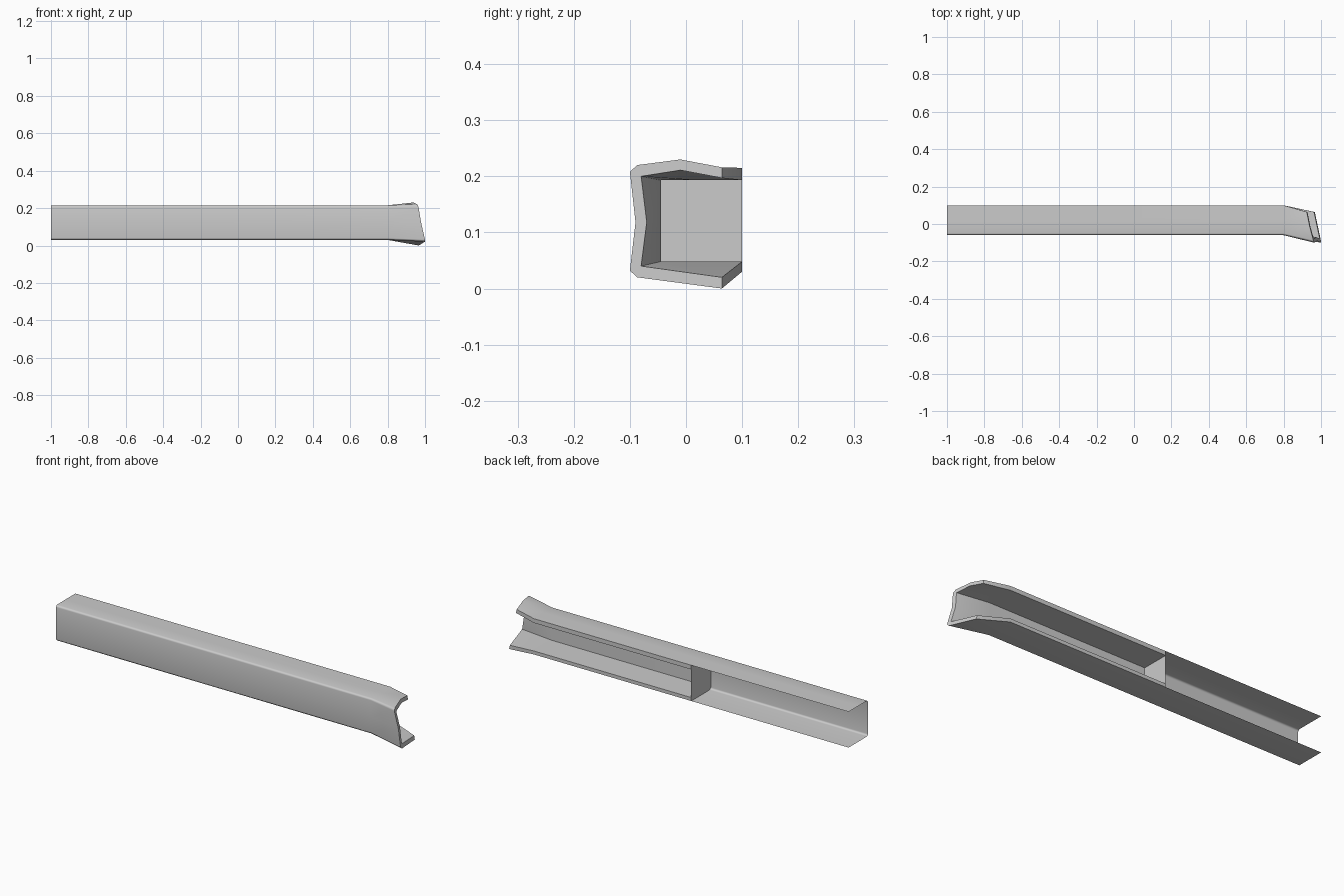
import bpy, bmesh, math

cube = bpy.data.objects.get("Cube")
if cube:
    bpy.data.objects.remove(cube, do_unlink=True)

metal = bpy.data.materials.new("light_grey_metal")
metal.use_nodes = True
GREY = (0.6, 0.6, 0.6, 1)
metal.diffuse_color = GREY
metal.node_tree.nodes["Principled BSDF"].inputs["Base Color"].default_value = GREY

# Cross-sections as (y, z), from the top back lip around the front to the bottom lip
OUTER = [(.1, .215), (.02, .215), (-.05, .215), (-.06, .205),
         (-.06, .122), (-.06, .04), (-.05, .03), (.1, .03)]
INNER = [(.1, .193), (.02, .193), (-.045, .193), (-.045, .122), (-.045, .048), (.1, .048)]
# The same sections at the bent, flared end
FLARE_OUTER = [(.064, .216), (-.01, .23), (-.087, .22), (-.1, .208),
               (-.09, .118), (-.1, .032), (-.087, .02), (.064, 0)]
FLARE_INNER = [(.064, .197), (-.01, .211), (-.08, .2), (-.07, .118), (-.08, .04), (.064, .02)]
START, MIDDLE, BEND = -1, -.1, .8


def section(points, x):
    return [(x, y, z) for y, z in points]


def slanted(points):
    return [(1 - .24 * (y + .1) - .2 * (z - .03), y, z) for y, z in points]


def loft(name, rings, closed=False):
    """Skin a list of sections; a closed one gets end faces."""
    bm = bmesh.new()
    loops = [[bm.verts.new(p) for p in ring] for ring in rings]
    count = len(loops[0])
    for a, b in zip(loops, loops[1:]):
        for i in range(count if closed else count - 1):
            j = (i + 1) % count
            bm.faces.new((a[j], b[j], b[i], a[i]))
    if closed:
        bm.faces.new(loops[0])
        if len(loops) > 1:
            bm.faces.new(loops[-1])
            bmesh.ops.recalc_face_normals(bm, faces=bm.faces)
    mesh = bpy.data.meshes.new(name)
    bm.to_mesh(mesh)
    bm.free()
    mesh.materials.append(metal)
    obj = bpy.data.objects.new(name, mesh)
    bpy.context.collection.objects.link(obj)
    bpy.ops.object.select_all(action='DESELECT')
    obj.select_set(True)
    bpy.context.view_layer.objects.active = obj
    bpy.ops.object.shade_smooth_by_angle(angle=math.radians(50))
    weighted = obj.modifiers.new("weighted_normals", 'WEIGHTED_NORMAL')
    weighted.keep_sharp = True
    return obj


# Thin open sheet half
loft("thin_channel", [section(OUTER, START), section(OUTER, MIDDLE)])

# Thick-walled half with the flared end
wall = OUTER + INNER[::-1]
flare = FLARE_OUTER + FLARE_INNER[::-1]
loft("thick_channel", [section(wall, MIDDLE), section(wall, BEND), slanted(flare)], closed=True)

# Plate closing the inside where the wall thickness changes
loft("bulkhead", [section(INNER, MIDDLE)], closed=True)
